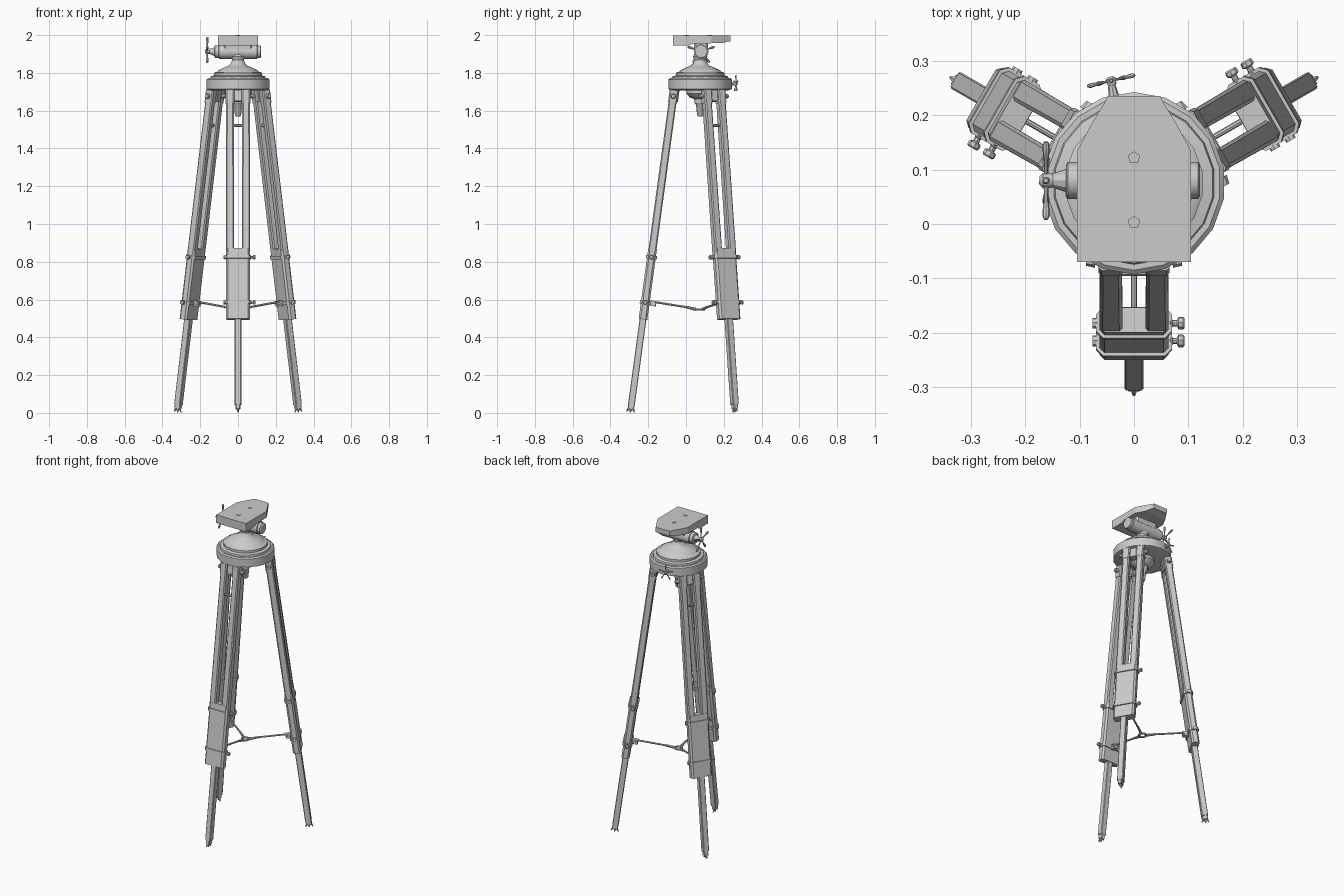
import bpy, bmesh, math
from mathutils import Vector, Matrix

if "Cube" in bpy.data.objects:
    bpy.data.objects.remove(bpy.data.objects["Cube"])

CY = 0.075                      # y of the tripod's vertical axis
I4 = Matrix.Identity(4)
T = Matrix.Translation


def loft(name, rings, M=I4, smooth=False):
    """Skin a list of equal-length vertex rings and cap both ends."""
    bm = bmesh.new()
    vr = [[bm.verts.new(M @ Vector(p)) for p in ring] for ring in rings]
    n = len(vr[0])
    for a, b in zip(vr, vr[1:]):
        for i in range(n):
            j = (i + 1) % n
            bm.faces.new((a[i], a[j], b[j], b[i]))
    bm.faces.new(vr[0][::-1])
    bm.faces.new(vr[-1])
    bmesh.ops.recalc_face_normals(bm, faces=bm.faces)
    me = bpy.data.meshes.new(name)
    bm.to_mesh(me)
    bm.free()
    ob = bpy.data.objects.new(name, me)
    bpy.context.collection.objects.link(ob)
    if smooth:
        smooth_parts.append(ob)
    return ob


smooth_parts = []


def lathe(name, profile, n=18, M=I4, smooth=True):
    """Spin (radius, height) points about z."""
    rings = [[(r * math.cos(math.tau * i / n - math.pi / 2),
               r * math.sin(math.tau * i / n - math.pi / 2), z) for i in range(n)]
             for r, z in profile]
    return loft(name, rings, M, smooth)


def axis_matrix(p, d):
    return T(Vector(p)) @ Vector(d).to_track_quat('Z', 'Y').to_matrix().to_4x4()


def rod(name, p0, p1, r0, r1=None, n=8, M=I4):
    d = Vector(p1) - Vector(p0)
    return lathe(name, [(r0, 0), (r1 or r0, d.length)], n, M @ axis_matrix(p0, d))


def bar(name, x, z0, z1, w, d, c, M, y=0, w1=None):
    """Chamfered bar along z, centred on (x, y)."""
    def ring(w, z):
        a, b = w / 2, d / 2
        q = [(a, b - c), (a - c, b), (c - a, b), (-a, b - c),
             (-a, c - b), (c - a, -b), (a - c, -b), (a, c - b)]
        return [(x + px, y + py, z) for px, py in q]
    return loft(name, [ring(w, z0), ring(w1 or w, z1)], M)


def star_handle(name, center, axis, R):
    """Hub with five tapered arms."""
    c, a = Vector(center), Vector(axis).normalized()
    up = Vector((0, 0, 1))
    side = a.cross(up)
    k = R / 0.075
    lathe(name + "_hub", [(.010 * k, -.035 * k), (.008 * k, -.02 * k), (.014 * k, -.010 * k),
                          (.015 * k, .006 * k), (.008 * k, .012 * k)], 10, axis_matrix(c, a))
    for i in range(5):
        t = math.tau * i / 5
        d = up * math.cos(t) + side * math.sin(t)
        lathe(name + "_arm", [(.004 * k, .008 * k), (.0035 * k, R * .5), (.006 * k, R * .72),
                              (.007 * k, R * .9), (.004 * k, R)], 8, axis_matrix(c, d))


# Hub: stepped disc, dome and neck
HUB = T((0, CY, 0))
lathe("hub_plate", [(.150, 1.708), (.168, 1.714), (.168, 1.765), (.160, 1.772)], 18, HUB)
lathe("hub_step", [(.150, 1.770), (.147, 1.782), (.128, 1.786), (.128, 1.800), (.118, 1.806)], 18, HUB)
lathe("dome", [(.118, 1.800), (.105, 1.814), (.075, 1.828), (.050, 1.838),
               (.038, 1.850), (.032, 1.868), (.038, 1.888), (.030, 1.90)], 18, HUB)
lathe("centre_screw", [(.012, 1.570), (.016, 1.575), (.022, 1.630), (.030, 1.640), (.032, 1.662),
                       (.055, 1.670), (.072, 1.690), (.072, 1.712)], 12, HUB)

# Tilt barrel across the head
BAR = axis_matrix((0, .08, 1.912), (1, 0, 0))
lathe("tilt_barrel", [(.028, -.125), (.034, -.122), (.034, -.102), (.039, -.100), (.039, .100),
                      (.034, .102), (.034, .118), (.028, .122)], 16, BAR)
rod("tilt_shaft", (-.165, .08, 1.915), (-.12, .08, 1.912), .008, .024, 10)
star_handle("tilt_handle", (-.162, .08, 1.915), (-1, 0, 0), .075)

# Pan lock handle at the back of the hub
pan = Vector((-.045, .19, 0))
rod("pan_lock_shaft", (-.034, .22, 1.742), (-.041, .255, 1.742), .012, .007, 8)
star_handle("pan_lock", (-.042, .264, 1.742), pan, .047)

# Camera plate: thicker at the front, tapered to the back
stations = [(-.07, .105, 1.945), (.015, .105, 1.945), (.035, .105, 1.955), (.135, .105, 1.957),
            (.19, .075, 1.957), (.222, .055, 1.966), (.236, .048, 1.966)]
loft("camera_plate", [[(-w, y, z), (w, y, z), (w, y, 1.997), (-w, y, 1.997)]
                      for y, w, z in stations])
bar("plate_saddle", 0, 1.925, 1.957, .15, .075, .01, T((0, .08, 0)))
for y in (.003, .122):
    lathe("plate_screw", [(.012, 1.99), (.012, 2.0)], 5, T((0, y, 0)) @ Matrix.Rotation(math.pi, 4, 'Z'), False)

# Legs: three copies about the hub axis
TILT = math.atan(.136)
for k, side in enumerate(("front", "right", "left")):
    SPIN = HUB @ Matrix.Rotation(math.tau * k / 3, 4, 'Z')
    L = SPIN @ T((0, -.37, 0)) @ Matrix.Rotation(-TILT, 4, 'X')
    nm = side + "_leg_"
    # upper rails and lower sleeve
    for s in (-1, 1):
        bar(nm + "rail", s * .0425, .86, 1.722, .043, .042, .006, L, w1=.040)
        bar(nm + "rail_cap", s * .0425, 1.655, 1.725, .046, .047, .006, L)
    bar(nm + "sleeve", 0, .50, .878, .128, .046, .010, L)
    rod(nm + "cross_bar", (-.03, 0, 1.535), (.03, 0, 1.535), .008, M=L)
    # hinge lug and bolt
    bar(nm + "hinge_lug", 0, 1.665, 1.735, .044, .04, .004, L, y=.008)
    rod(nm + "hinge_bolt", (-.076, 0, 1.692), (.076, 0, 1.692), .009, M=L)
    for s in (-1, 1):
        rod(nm + "bolt_head", (s * .072, 0, 1.692), (s * .088, 0, 1.692), .014, .010, M=L)
    # clamp bands with thumb knobs
    for z in (.590, .832):
        bar(nm + "band", 0, z - .009, z + .009, .140, .058, .013, L)
        knob = axis_matrix((.066, 0, z), (1, 0, 0))
        lathe(nm + "knob", [(.011, 0), (.006, .006), (.006, .013), (.012, .016), (.012, .024), (.009, .027)], 8, L @ knob)
        rod(nm + "band_nut", (-.066, 0, z), (-.076, 0, z), .010, M=L)
    # inner sliding leg and pointed foot
    bar(nm + "slider", 0, .045, .60, .035, .036, .003, L)
    bar(nm + "shoe", 0, .022, .06, .024, .034, .003, L)
    lathe(nm + "spike", [(.003, .003), (.010, .028)], 8, L)
    for s in (-1, 1):
        rod(nm + "claw", (0, s * .010, .026), (0, s * .021, .006), .007, .003, 6, L)
    # spreader arm to the central ring
    rod(nm + "spreader", (0, -.022, .552), (0, -.262, .590), .0055, M=SPIN)
    rod(nm + "spreader_link", (0, -.024, .548), (0, -.075, .561), .008, .007, M=SPIN)
    bar(nm + "spreader_bracket", 0, .576, .604, .026, .04, .004, L, y=.038)
    rod(nm + "spreader_pin", (-.02, .05, .590), (.02, .05, .590), .007, M=L)

# Spreader ring
bpy.ops.mesh.primitive_torus_add(location=(0, CY, .547), major_radius=.021, minor_radius=.006,
                                 major_segments=16, minor_segments=8)
ring = bpy.context.object
ring.name = "spreader_ring"
smooth_parts.append(ring)

# Smooth shading on turned parts, sharp edges kept
bpy.ops.object.select_all(action='DESELECT')
for ob in smooth_parts:
    ob.select_set(True)
bpy.context.view_layer.objects.active = ring
bpy.ops.object.shade_smooth_by_angle(angle=math.radians(32))
